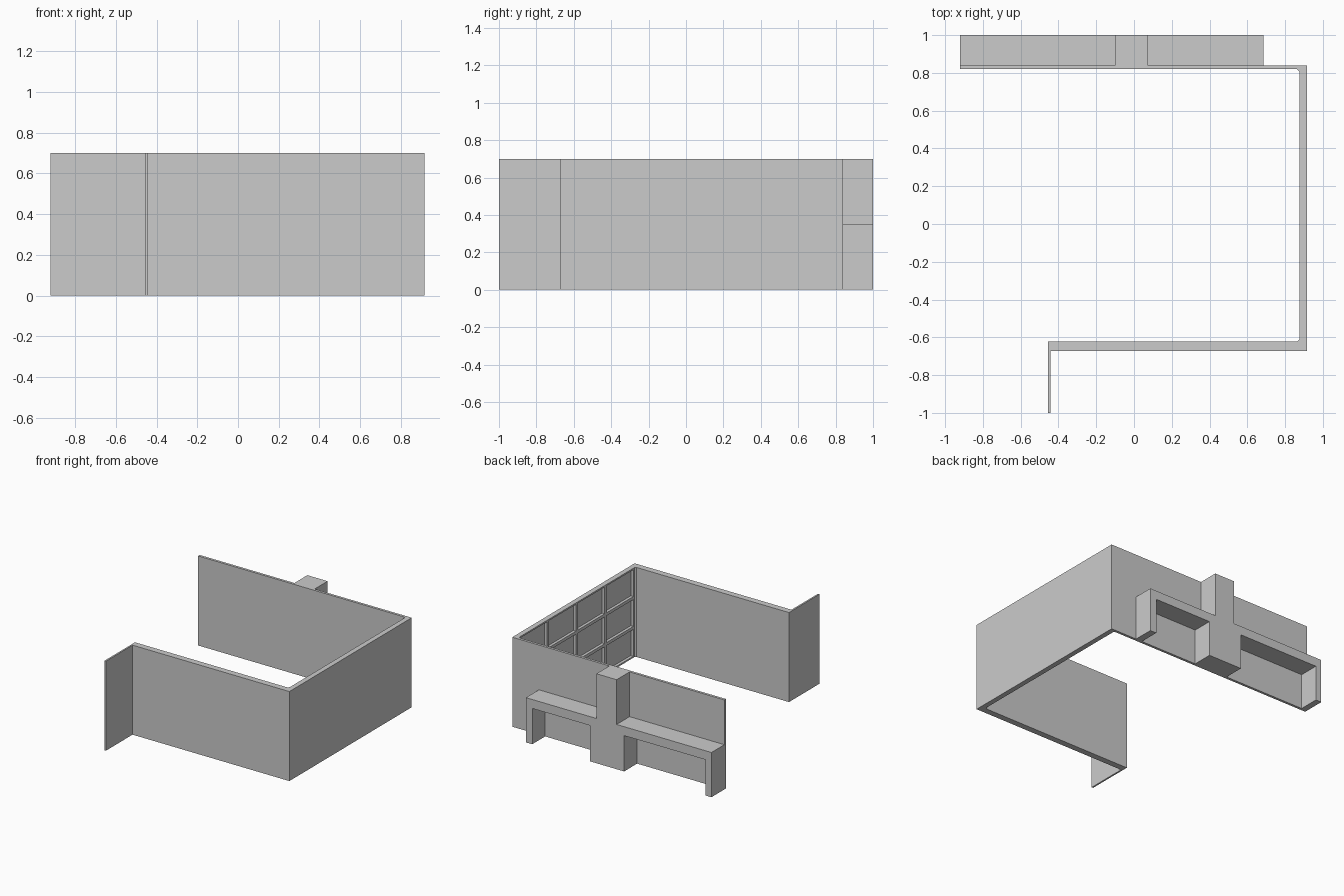
import bpy, bmesh
from mathutils import Vector

if "Cube" in bpy.data.objects:
    bpy.data.objects.remove(bpy.data.objects["Cube"])

HEIGHT = 0.7


def extrude_profile(points, direction):
    """Closed polygon swept along a direction into a solid."""
    bm = bmesh.new()
    face = bm.faces.new([bm.verts.new(p) for p in points])
    res = bmesh.ops.extrude_face_region(bm, geom=[face], use_keep_orig=True)
    moved = [v for v in res["geom"] if isinstance(v, bmesh.types.BMVert)]
    bmesh.ops.translate(bm, verts=moved, vec=direction)
    bmesh.ops.recalc_face_normals(bm, faces=bm.faces[:])
    return bm


def finish(bm, name):
    bmesh.ops.recalc_face_normals(bm, faces=bm.faces[:])
    mesh = bpy.data.meshes.new(name)
    bm.to_mesh(mesh)
    bm.free()
    obj = bpy.data.objects.new(name, mesh)
    bpy.context.collection.objects.link(obj)
    return obj


# Room walls: back, right, front and the thin wing, with small inner chamfers
INNER_X, C = 0.875, 0.012
plan = [
    (-0.92, 0.84), (-0.92, 0.82), (INNER_X - C, 0.82), (INNER_X, 0.82 - C),
    (INNER_X, -0.623 + C), (INNER_X - C, -0.623), (-0.455, -0.623),
    (-0.455, -1.0), (-0.442, -1.0), (-0.442, -0.672), (0.915, -0.672),
    (0.915, 0.84),
]
walls = extrude_profile([(x, y, 0) for x, y in plan], Vector((0, 0, HEIGHT)))


# Lattice of recessed panels (4 x 3) on the inside of the right wall
def inner_faces():
    return [f for f in walls.faces
            if all(abs(v.co.x - INNER_X) < 1e-4 for v in f.verts)]


y0, y1 = -0.623 + C, 0.82 - C
cuts = [((0, y0 + (y1 - y0) * i / 4, 0), (0, 1, 0)) for i in (1, 2, 3)]
cuts += [((0, 0, HEIGHT * i / 3), (0, 0, 1)) for i in (1, 2)]
for co, no in cuts:
    faces = inner_faces()
    edges = {e for f in faces for e in f.edges}
    verts = {v for f in faces for v in f.verts}
    bmesh.ops.bisect_plane(walls, geom=list(verts) + list(edges) + faces,
                           plane_co=co, plane_no=no)
bmesh.ops.inset_individual(walls, faces=inner_faces(), thickness=0.017)
for f in inner_faces():
    if all(len(e.link_faces) == 2 for e in f.edges) and \
            all(g in inner_faces() for e in f.edges for g in e.link_faces):
        for v in f.verts:
            v.co.x += 0.0
panels = [f for f in inner_faces() if f.calc_area() > 0.03]
res = bmesh.ops.inset_individual(walls, faces=panels, thickness=0.0001,
                                 depth=-0.022)
finish(walls, "room_walls")

# Counter with open bays, pedestal and upright post behind the back wall
left_half = [(-0.10, 0.70), (-0.10, 0.35), (-0.92, 0.35), (-0.92, 0.0),
             (-0.87, 0.0), (-0.87, 0.28), (-0.165, 0.28), (-0.165, 0.0)]
right_half = [(0.13, 0.0), (0.13, 0.28), (0.63, 0.28), (0.63, 0.0),
              (0.685, 0.0), (0.685, 0.35), (0.075, 0.35), (0.075, 0.70)]
counter = extrude_profile([(x, 0.84, z) for x, z in left_half + right_half],
                          Vector((0, 0.16, 0)))
finish(counter, "counter_and_post")
